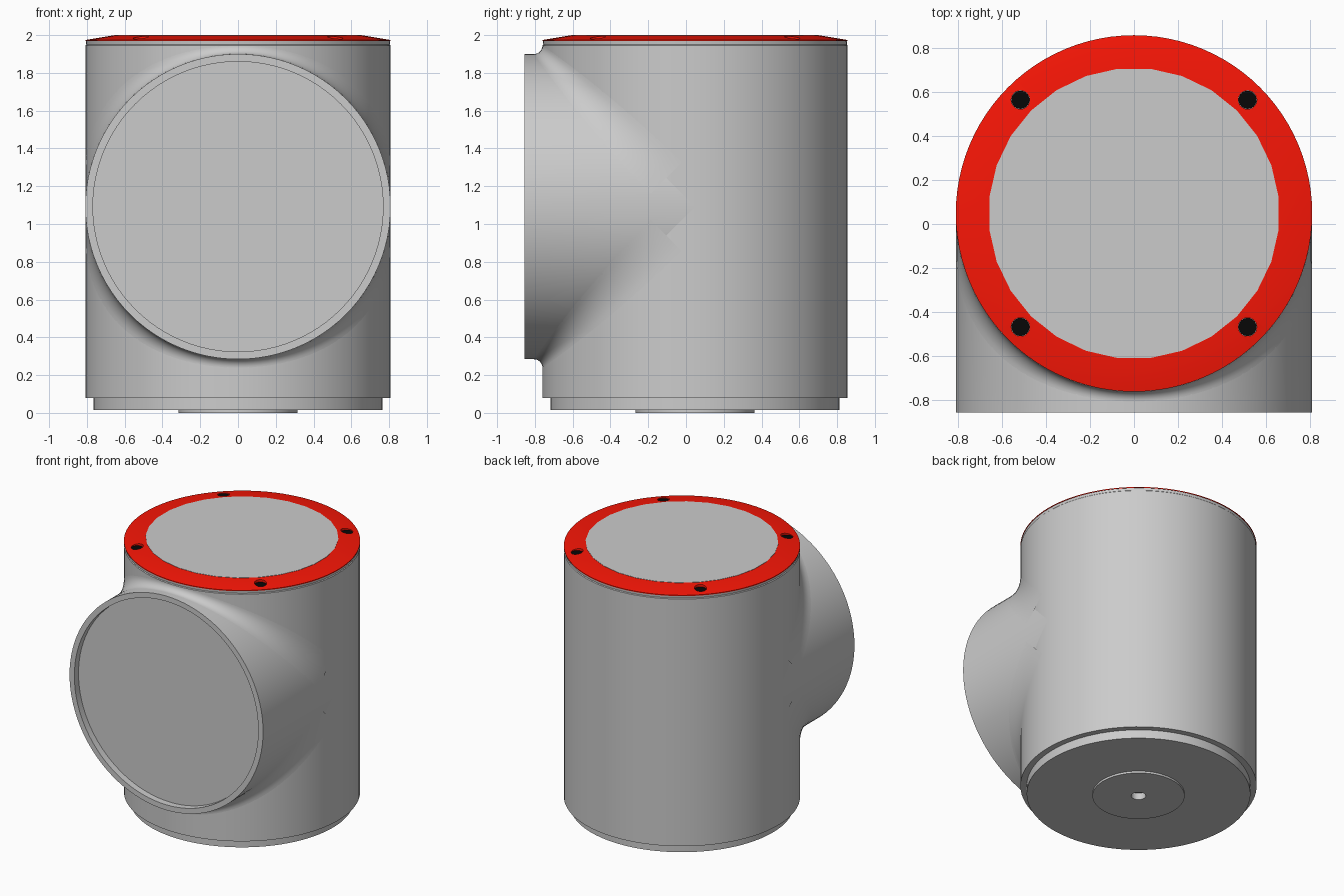
import bpy, bmesh, math
from mathutils import Vector

cube = bpy.data.objects.get("Cube")
if cube:
    bpy.data.objects.remove(cube, do_unlink=True)

R = 0.808          # shared radius of the body and the front boss
AXIS_Y = 0.048     # vertical axis of the body
BOSS_Z = 1.092     # height of the boss axis


def material(name, color):
    mat = bpy.data.materials.new(name)
    mat.use_nodes = True
    mat.diffuse_color = color
    mat.node_tree.nodes["Principled BSDF"].inputs["Base Color"].default_value = color
    return mat


def add_object(name, bm, location, mat=None):
    mesh = bpy.data.meshes.new(name)
    bm.to_mesh(mesh)
    bm.free()
    obj = bpy.data.objects.new(name, mesh)
    obj.location = location
    bpy.context.collection.objects.link(obj)
    if mat:
        mesh.materials.append(mat)
    return obj


def lathe(name, profile, location=(0, AXIS_Y, 0), steps=96, mat=None, phase=0.0):
    """Spin (radius, height) points around z; radius 0 closes the end."""
    bm = bmesh.new()
    rings = []
    for r, z in profile:
        if r == 0:
            rings.append([bm.verts.new((0, 0, z))] * steps)
        else:
            angles = [phase + math.tau * i / steps for i in range(steps)]
            rings.append([bm.verts.new((r * math.cos(a), r * math.sin(a), z)) for a in angles])
    for low, high in zip(rings, rings[1:]):
        for i in range(steps):
            k = (i + 1) % steps
            bm.faces.new(dict.fromkeys((low[i], low[k], high[k], high[i])))
    bmesh.ops.remove_doubles(bm, verts=bm.verts, dist=0.0001)
    bmesh.ops.recalc_face_normals(bm, faces=bm.faces)
    return add_object(name, bm, location, mat)


def smooth(obj, angle=30):
    bpy.ops.object.select_all(action='DESELECT')
    obj.select_set(True)
    bpy.context.view_layer.objects.active = obj
    bpy.ops.object.shade_smooth_by_angle(angle=math.radians(angle))


red = material("red", (0.95, 0.008, 0.002, 1))
black = material("black", (0.002, 0.002, 0.002, 1))

# Upright body with a narrow groove under the lid
body = lathe("body", [(0, 0.08), (R, 0.08), (R, 1.945), (R - 0.005, 1.95),
                      (R - 0.003, 1.968), (0, 1.968)])

# Stepped base with a centre hole
base = lathe("base", [(0, 0.05), (0.05, 0.05), (0.05, 0), (0.315, 0), (0.315, 0.015),
                      (0.765, 0.015), (0.765, 0.09), (0, 0.09)])

# Front boss with a recessed face, its back edge trimmed to the body
front = 0.855 + AXIS_Y
floor = front - 0.05
boss = lathe("front_boss", [(0, floor), (0.768, floor), (0.768, front),
                            (R, front), (R, 0)], (0, AXIS_Y, BOSS_Z))
for v in boss.data.vertices:
    if v.co.z < 0.01:
        v.co.z = abs(v.co.y)
boss.rotation_euler.x = math.pi / 2

# Blend between boss and body, widening to the sides, mirrored above and below
bm = bmesh.new()
rows = []
for i in range(61):
    t = math.radians(-85 + 170 * i / 60)
    s, c = math.sin(t), math.cos(t)
    r = (0.045 + 0.12 * s * s) / c
    centre = Vector((s, -c, c)) * (R + r)
    to_body, to_boss = Vector((-s, c, 0)), Vector((-s, 0, -c))
    rows.append([bm.verts.new(centre + r * to_body.lerp(to_boss, j / 8).normalized())
                 for j in range(9)])
for a, b in zip(rows, rows[1:]):
    for j in range(8):
        bm.faces.new((a[j], a[j + 1], b[j + 1], b[j]))
blend = add_object("boss_blend", bm, (0, AXIS_Y, BOSS_Z))
mirror = blend.modifiers.new("Mirror", 'MIRROR')
mirror.use_axis = (False, False, True)
mirror.use_mirror_merge = False

# Red sloped lid ring and faceted centre cap
ring = lathe("lid_ring", [(0.62, 1.968), (R, 1.968), (R, 1.974), (0.665, 1.998),
                          (0.62, 1.998), (0.62, 1.968)], mat=red)
cap = lathe("lid_cap", [(0, 1.97), (0.66, 1.97), (0.66, 2.0), (0, 2.0)],
            steps=28, phase=math.pi / 28)

# Four screw holes with dark screws sunk in them
for sx in (-1, 1):
    for sy in (-1, 1):
        spot = (sx * 0.515, AXIS_Y + sy * 0.515, 0)
        cutter = lathe("hole_cutter", [(0, 1.9), (0.042, 1.9), (0.042, 2.1), (0, 2.1)], spot, 24)
        cutter.hide_render = True
        cut = ring.modifiers.new("Hole", 'BOOLEAN')
        cut.operation = 'DIFFERENCE'
        cut.solver = 'EXACT'
        cut.object = cutter
        bpy.context.view_layer.objects.active = ring
        bpy.ops.object.modifier_apply(modifier=cut.name)
        bpy.data.objects.remove(cutter, do_unlink=True)
        screw = lathe("lid_screw", [(0, 1.95), (0.041, 1.95), (0.041, 1.976), (0, 1.976)],
                      spot, 24, black)
        smooth(screw)

for obj in (body, base, boss, blend, ring, cap):
    smooth(obj)
